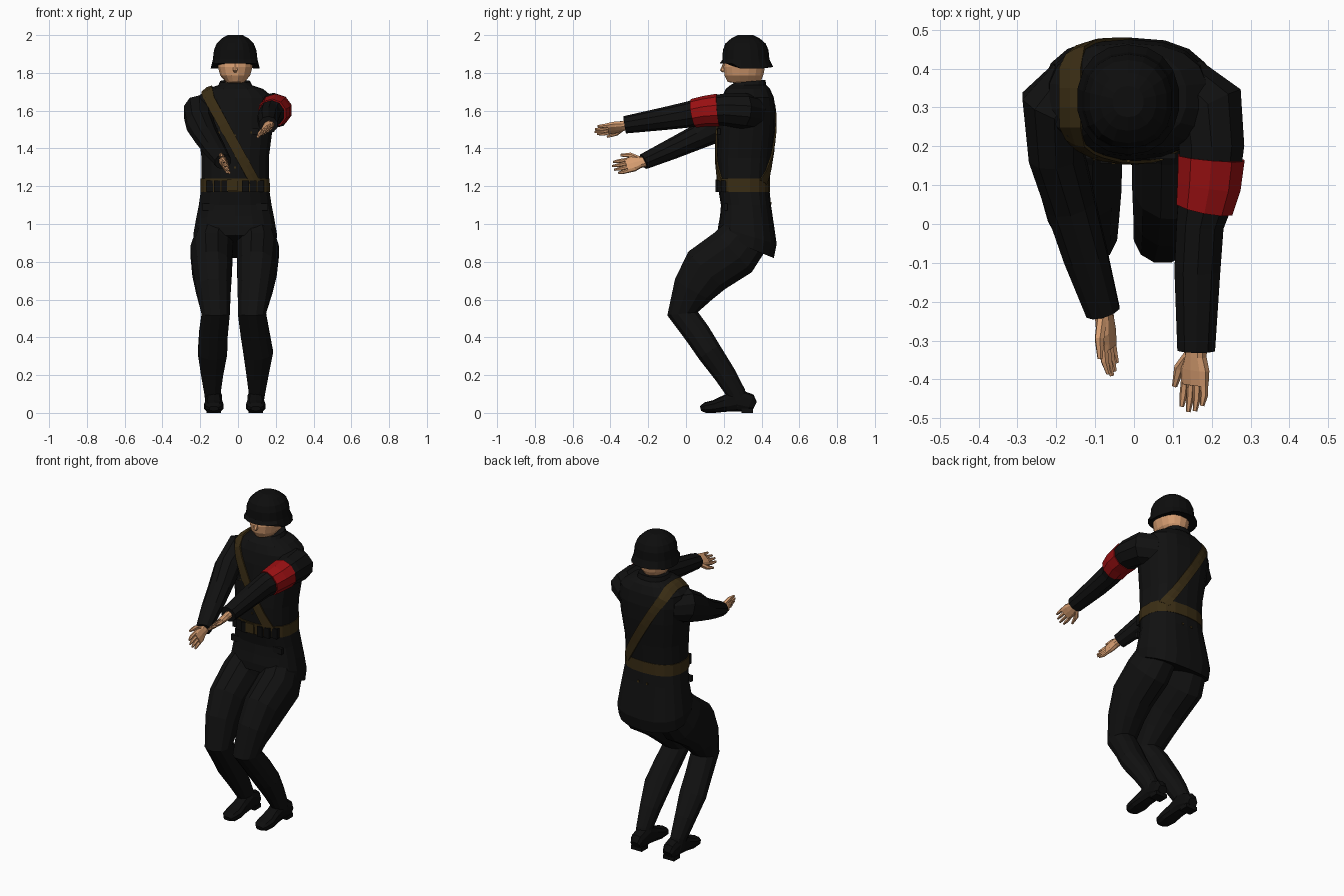
import bpy, bmesh, math
from mathutils import Vector as V
from mathutils.bvhtree import BVHTree

def mat(name, c):
    m = bpy.data.materials.new(name)
    m.diffuse_color = (*c, 1)
    return m

BLACK = mat("black_cloth", (0.0055, 0.0055, 0.0055))
DARK = mat("dark_leather", (0.004, 0.004, 0.004))
BROWN = mat("brown_leather", (0.042, 0.026, 0.007))
RED = mat("red_cloth", (0.32, 0.005, 0.006))
SKIN = mat("skin", (0.68, 0.34, 0.165))
CX = -0.015  # body centre line

def make(name, bm, m):
    bmesh.ops.recalc_face_normals(bm, faces=bm.faces)
    me = bpy.data.meshes.new(name)
    bm.to_mesh(me)
    bm.free()
    me.materials.append(m)
    ob = bpy.data.objects.new(name, me)
    bpy.context.collection.objects.link(ob)
    return ob

def skin_rings(name, rings, m):
    bm = bmesh.new()
    vs = [[bm.verts.new(p) for p in r] for r in rings]
    n = len(vs[0])
    for a, b in zip(vs, vs[1:]):
        for i in range(n):
            j = (i + 1) % n
            bm.faces.new((a[i], a[j], b[j], b[i]))
    bm.faces.new(vs[0])
    bm.faces.new(vs[-1])
    return make(name, bm, m)

def oval(n, e=2.0):
    for i in range(n):
        t = 2 * math.pi * (i + 0.5) / n
        c, s = math.cos(t), math.sin(t)
        yield (math.copysign(abs(c) ** (2 / e), c), math.copysign(abs(s) ** (2 / e), s))

# horizontal rings: (z, y_front, y_back, half_width, slope)
def stack(name, secs, m, n=16, e=2.0, grow=0):
    rings = []
    for z, y0, y1, hx, *k in secs:
        hy, cy = (y1 - y0) / 2 + grow, (y0 + y1) / 2
        s = k[0] if k else 0
        rings.append([(CX + (hx + grow) * c, cy + hy * d, z + s * hy * d) for c, d in oval(n, e)])
    return skin_rings(name, rings, m)

# rings square to a path: (x, y, z, side_radius, up_radius)
def tube(name, secs, m, n=10, side=V((1, 0, 0)), e=2.0):
    P = [V(s[:3]) for s in secs]
    rings = []
    for i, s in enumerate(secs):
        t = V((0, 0, 0))
        if i: t += (P[i] - P[i - 1]).normalized()
        if i < len(P) - 1: t += (P[i + 1] - P[i]).normalized()
        t.normalize()
        a = (side - t * side.dot(t)).normalized()
        b = a.cross(t)
        rings.append([P[i] + a * s[3] * c + b * s[4] * d for c, d in oval(n, e)])
    return skin_rings(name, rings, m)

def box(name, c, size, m):
    bm = bmesh.new()
    bmesh.ops.create_cube(bm, size=1)
    for v in bm.verts:
        v.co = V([v.co[i] * size[i] + c[i] for i in range(3)])
    return make(name, bm, m)

# jacket with slanted hem
torso = stack("jacket", [
    (0.88, 0.17, 0.465, 0.22, -0.41), (0.94, 0.17, 0.48, 0.223, -0.3),
    (1.02, 0.18, 0.465, 0.21, -0.15), (1.1, 0.185, 0.45, 0.195), (1.2, 0.168, 0.44, 0.18),
    (1.35, 0.16, 0.455, 0.18), (1.5, 0.165, 0.472, 0.2), (1.6, 0.175, 0.475, 0.21),
    (1.67, 0.19, 0.465, 0.205), (1.715, 0.21, 0.445, 0.15), (1.735, 0.235, 0.425, 0.09),
    (1.755, 0.255, 0.42, 0.08, 0.1)], BLACK, 18, 2.5)
tree = BVHTree.FromPolygons([v.co.copy() for v in torso.data.vertices],
                            [tuple(p.vertices) for p in torso.data.polygons])

def front_y(x, z, back=False):
    hit = tree.ray_cast(V((x, 2 if back else -1, z)), V((0, -1 if back else 1, 0)))[0]
    return hit.y if hit else 0.32

# belt, buckle and pouches
stack("belt", [(1.17, 0.17, 0.441, 0.181), (1.24, 0.166, 0.441, 0.18)], BROWN, 18, 2.5, 0.005)
box("belt_buckle", (CX - 0.015, front_y(CX, 1.2) - 0.004, 1.205), (0.055, 0.018, 0.06), BROWN)
for s in (-1, 1):
    for i, d in enumerate((0.055, 0.095, 0.135)):
        x = CX + s * d
        box(f"belt_pouch_{s}_{i}", (x, front_y(x, 1.2) - 0.002, 1.2), (0.035, 0.03, 0.062), DARK)
    x = CX + s * 0.13
    box(f"pocket_flap_{s}", (x, front_y(x, 1.09) + 0.004, 1.09), (0.09, 0.02, 0.035), BLACK)
    x = CX + s * 0.085
    box(f"chest_flap_{s}", (x, front_y(x, 1.49) + 0.002, 1.49), (0.075, 0.014, 0.03), BLACK)
    box(f"chest_button_{s}", (x, front_y(x, 1.485) - 0.006, 1.485), (0.01, 0.006, 0.01), BROWN)
    x = CX + s * 0.03
    box(f"back_button_{s}", (x, front_y(x, 1.11, True), 1.11), (0.012, 0.01, 0.012), BROWN)
for i in range(3):
    z = 1.3 + i * 0.085
    box(f"front_button_{i}", (CX, front_y(CX, z) - 0.002, z), (0.01, 0.008, 0.01), BROWN)

# diagonal strap laid over the jacket
def strap_row(x, z, back):
    o = V((0, 0.005 if back else -0.005, 0))
    row = []
    for k in (-1, 0, 1):
        px, pz = x + k * 0.024, z + k * 0.012
        row.append(V((px, front_y(px, pz, back), pz)) + o)
    return row

rows = []
for i in range(11):
    f = i / 10
    rows.append(strap_row(0.09 - 0.24 * f, 1.22 + 0.44 * f, False))
for y in (0.25, 0.30, 0.35, 0.40):
    row = []
    for k in (-1, 0, 1):
        x = -0.163 + k * 0.027
        hit = tree.ray_cast(V((x, y, 3)), V((0, 0, -1)))[0]
        row.append(V((x, y, (hit.z if hit else 1.68) + 0.006)))
    rows.append(row)
for i in range(11):
    f = i / 10
    rows.append(strap_row(-0.15 + 0.27 * f, 1.66 - 0.44 * f, True))
bm = bmesh.new()
g = [[bm.verts.new(p) for p in r] for r in rows]
for a, b in zip(g, g[1:]):
    for k in (0, 1):
        bm.faces.new((a[k], a[k + 1], b[k + 1], b[k]))
strap = make("shoulder_strap", bm, BROWN)
strap.modifiers.new("thickness", "SOLIDIFY").thickness = 0.008
strap.modifiers["thickness"].offset = 0

# head, nose and helmet
stack("head", [(1.69, 0.28, 0.4, 0.06), (1.745, 0.265, 0.4, 0.06), (1.752, 0.22, 0.395, 0.05),
               (1.785, 0.203, 0.41, 0.08), (1.83, 0.197, 0.42, 0.093), (1.89, 0.205, 0.42, 0.092)], SKIN, 16, 2.2)
tube("nose", [(CX, 0.205, 1.85, 0.008, 0.008), (CX, 0.193, 1.815, 0.014, 0.014),
              (CX, 0.2, 1.805, 0.008, 0.006)], SKIN, 6)
helmet = stack("helmet", [(1.822, 0.178, 0.462, 0.132), (1.87, 0.193, 0.442, 0.12), (1.92, 0.195, 0.437, 0.114),
                          (1.955, 0.208, 0.422, 0.1), (1.983, 0.24, 0.39, 0.072), (2.0, 0.275, 0.355, 0.04)], DARK, 18, 2.2)
for v in helmet.data.vertices:
    if v.co.z < 1.83 and v.co.y < 0.25:
        v.co.z += 0.028
    elif v.co.z < 1.83 and v.co.y > 0.4:
        v.co.z += 0.008

# sleeves and armband
tube("right_sleeve", [(0.12, 0.36, 1.59, 0.08, 0.09), (0.19, 0.30, 1.6, 0.1, 0.095), (0.2, 0.2, 1.605, 0.088, 0.085),
                      (0.193, 0.1, 1.597, 0.08, 0.075), (0.17, 0, 1.577, 0.064, 0.068),
                      (0.163, -0.12, 1.557, 0.062, 0.06), (0.16, -0.325, 1.525, 0.051, 0.046)], BLACK)
tube("armband", [(0.199, 0.17, 1.603, 0.09, 0.087), (0.193, 0.1, 1.597, 0.086, 0.081),
                 (0.181, 0.04, 1.586, 0.077, 0.077)], RED)
tube("left_sleeve", [(-0.15, 0.36, 1.59, 0.08, 0.09), (-0.205, 0.30, 1.585, 0.092, 0.1), (-0.2, 0.18, 1.525, 0.075, 0.085),
                     (-0.163, 0.05, 1.455, 0.067, 0.065), (-0.125, -0.08, 1.395, 0.06, 0.055),
                     (-0.08, -0.225, 1.33, 0.046, 0.042)], BLACK)

# hand: palm, four fingers and a thumb; "across" points to the thumb side
def hand(name, wrist, d, across):
    w, d = V(wrist), V(d).normalized()
    a = V(across)
    a = (a - d * a.dot(d)).normalized()
    nrm = a.cross(d)
    pt = lambda u, v, h=0: w + d * u + a * v + nrm * h
    tube(name + "_palm", [(*pt(-0.03, 0), 0.028, 0.024), (*pt(0.02, 0), 0.03, 0.022),
                          (*pt(0.055, 0), 0.042, 0.02), (*pt(0.095, -0.002), 0.041, 0.016)], SKIN, 10, a, 2.5)
    for i, ln in enumerate((0.068, 0.078, 0.072, 0.055)):
        v = 0.03 - i * 0.02
        tube(f"{name}_finger_{i}", [(*pt(0.08, v), 0.011, 0.012), (*pt(0.09 + ln * 0.5, v * 1.1), 0.0105, 0.011),
                                    (*pt(0.09 + ln, v * 1.1, 0.006), 0.006, 0.006)], SKIN, 6, a)
    tube(name + "_thumb", [(*pt(0.015, 0.018), 0.014, 0.014), (*pt(0.06, 0.052), 0.014, 0.013),
                           (*pt(0.11, 0.064), 0.007, 0.007)], SKIN, 6, a)

hand("right_hand", (0.16, -0.32, 1.522), (-0.05, -1, -0.2), (-0.75, 0, -0.6))
hand("left_hand", (-0.078, -0.225, 1.33), (0.12, -1, -0.22), (-0.35, 0, 0.9))

# trouser legs and boots: (y, z, side_radius, depth_radius) down the leg
LEG = [(0.33, 0.95, 0.1, 0.13), (0.25, 0.85, 0.115, 0.148), (0.11, 0.755, 0.108, 0.143), (0.04, 0.655, 0.095, 0.115),
       (-0.018, 0.525, 0.077, 0.084), (0.06, 0.42, 0.078, 0.072), (0.125, 0.32, 0.08, 0.068),
       (0.205, 0.205, 0.06, 0.06), (0.265, 0.105, 0.044, 0.052), (0.285, 0.04, 0.042, 0.05)]
XS = {"left": (-0.12, -0.14, -0.137, -0.13, -0.118, -0.13, -0.135, -0.137, -0.135, -0.13),
      "right": (0.09, 0.105, 0.1, 0.09, 0.074, 0.09, 0.107, 0.103, 0.1, 0.092)}
# (y, bottom, top, half_width) from heel to toe
FOOT = [(0.365, 0.015, 0.06, 0.03), (0.34, 0.0, 0.1, 0.042), (0.27, 0.008, 0.13, 0.045), (0.21, 0.005, 0.095, 0.046),
        (0.15, 0.0, 0.068, 0.053), (0.1, 0.0, 0.055, 0.045), (0.077, 0.01, 0.035, 0.025)]
for s, xs in XS.items():
    tube(s + "_trouser_leg", [(x, *l) for x, l in zip(xs, LEG)], BLACK, 12, e=2.2)
    fx = xs[-1] + 0.002
    tube(s + "_boot", [(fx, y, (b + t) / 2, w, (t - b) / 2) for y, b, t, w in FOOT], DARK, 10, e=2.6)
    box(s + "_heel", (fx, 0.325, 0.012), (0.075, 0.06, 0.024), DARK)
